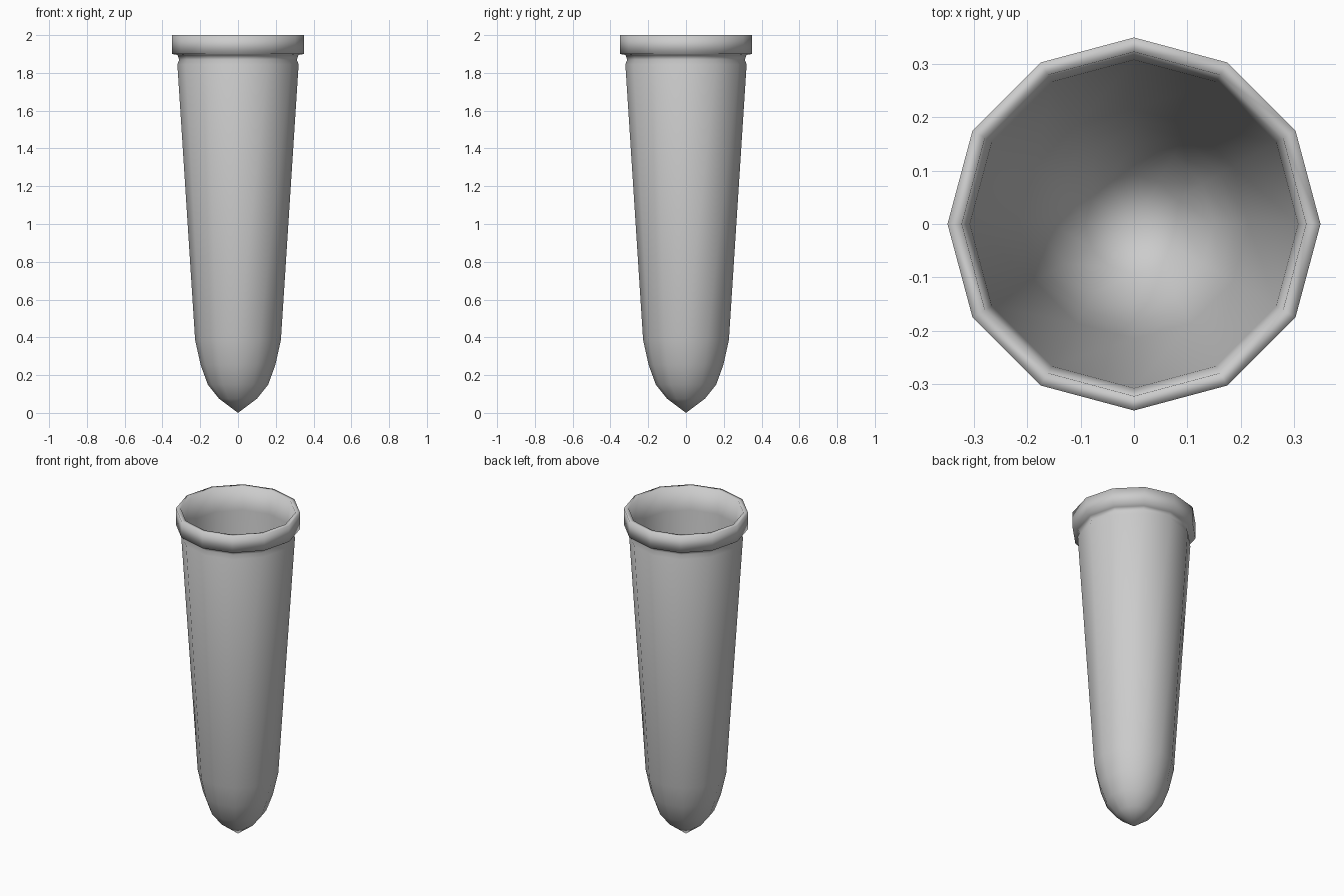
import bpy, bmesh
from math import cos, sin, pi

if "Cube" in bpy.data.objects:
    bpy.data.objects.remove(bpy.data.objects["Cube"])

SIDES = 12


def lathe(name, profile):
    """Revolve (radius, z) points round the z axis; radius 0 makes a pole."""
    bm = bmesh.new()
    rings = []
    for r, z in profile:
        if r == 0:
            rings.append([bm.verts.new((0, 0, z))] * SIDES)
        else:
            rings.append([bm.verts.new((r * cos(2 * pi * i / SIDES), r * sin(2 * pi * i / SIDES), z))
                          for i in range(SIDES)])
    for a, b in zip(rings, rings[1:]):
        for i in range(SIDES):
            j = (i + 1) % SIDES
            bm.faces.new(list(dict.fromkeys((a[i], a[j], b[j], b[i]))))
    bmesh.ops.recalc_face_normals(bm, faces=bm.faces)
    me = bpy.data.meshes.new(name)
    bm.to_mesh(me)
    bm.free()
    ob = bpy.data.objects.new(name, me)
    bpy.context.collection.objects.link(ob)
    for p in me.polygons:
        p.use_smooth = True
    return ob


# outer wall with rounded tip, neck groove and lip, then thin inner wall
outer = [(0, 0), (0.1, 0.075), (0.16, 0.15), (0.198, 0.255), (0.227, 0.385),
         (0.321, 1.845), (0.311, 1.87), (0.32, 1.895)]
lip = [(0.35, 1.9), (0.35, 2.0), (0.323, 2.0)]
inner = [(0.308, 1.86), (0.215, 0.39), (0.187, 0.26), (0.15, 0.16), (0.092, 0.085), (0, 0.012)]
tube = lathe("tube", outer + lip + inner)
